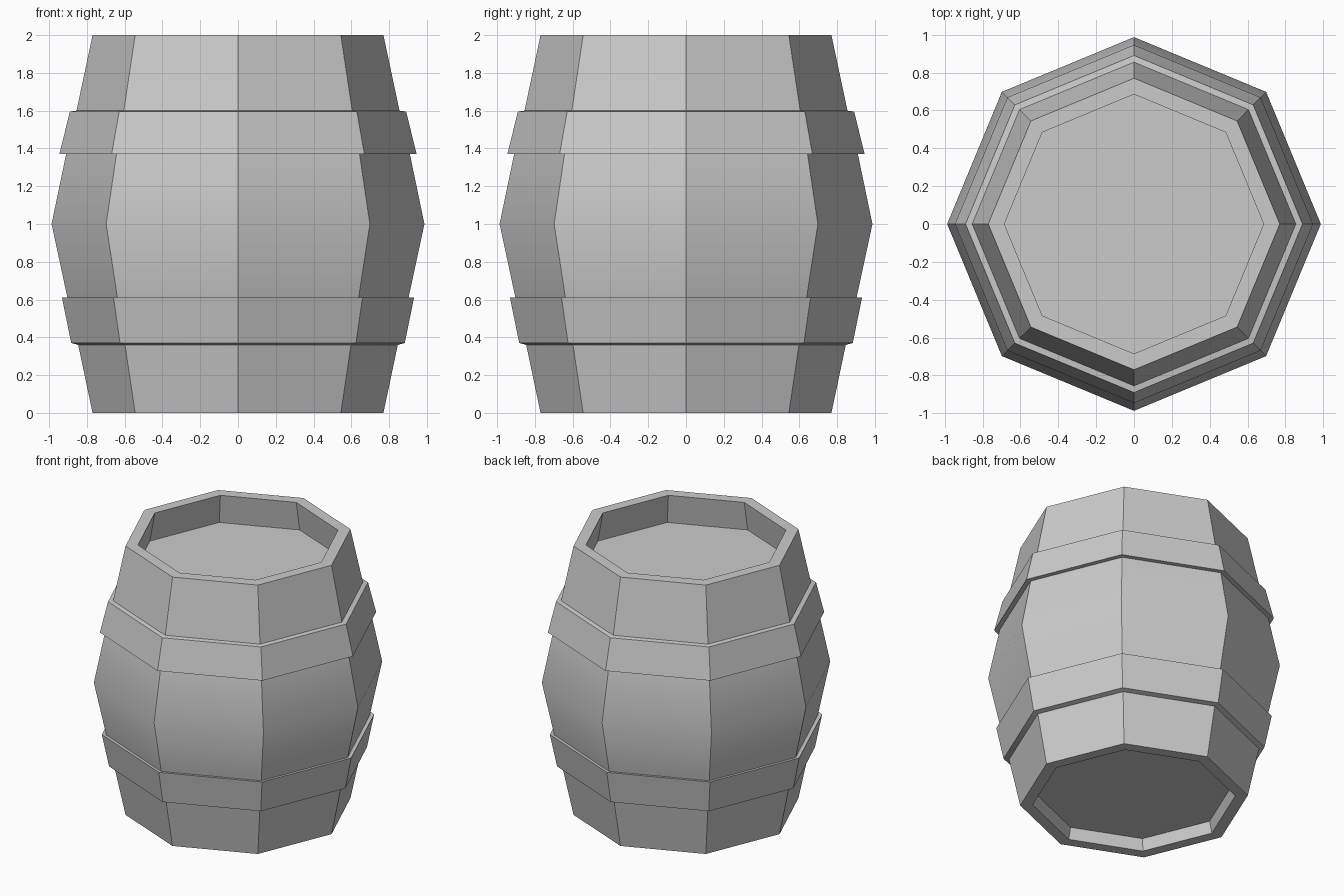
import bpy, bmesh
from math import cos, sin, pi

if "Cube" in bpy.data.objects:
    bpy.data.objects.remove(bpy.data.objects["Cube"])

SIDES = 8
# Barrel profile (radius, height): bottom recess, rim, staves, two raised hoops, top rim, top recess
PROFILE = [
    (0.665, 0.085), (0.685, 0.0), (0.77, 0.0),
    (0.846, 0.36), (0.883, 0.37), (0.932, 0.61), (0.902, 0.605),
    (0.987, 1.0),
    (0.91, 1.37), (0.946, 1.37), (0.89, 1.595), (0.855, 1.6),
    (0.77, 2.0), (0.685, 2.0), (0.725, 1.78),
]


def lathe(name, profile, sides):
    bm = bmesh.new()
    rings = [[bm.verts.new((r * cos(2 * pi * i / sides), r * sin(2 * pi * i / sides), z))
              for i in range(sides)] for r, z in profile]
    for low, high in zip(rings, rings[1:]):
        for i in range(sides):
            j = (i + 1) % sides
            bm.faces.new((low[i], low[j], high[j], high[i]))
    # Bottom and top lids, set inside the rims
    bm.faces.new(rings[0][::-1])
    bm.faces.new(rings[-1])
    bmesh.ops.recalc_face_normals(bm, faces=bm.faces)
    mesh = bpy.data.meshes.new(name)
    bm.to_mesh(mesh)
    bm.free()
    obj = bpy.data.objects.new(name, mesh)
    bpy.context.collection.objects.link(obj)
    return obj


barrel = lathe("barrel", PROFILE, SIDES)

# Soft shading along the bulge, crisp stave corners and hoop edges
bpy.context.view_layer.objects.active = barrel
barrel.select_set(True)
bpy.ops.object.shade_smooth_by_angle(angle=pi / 6)
